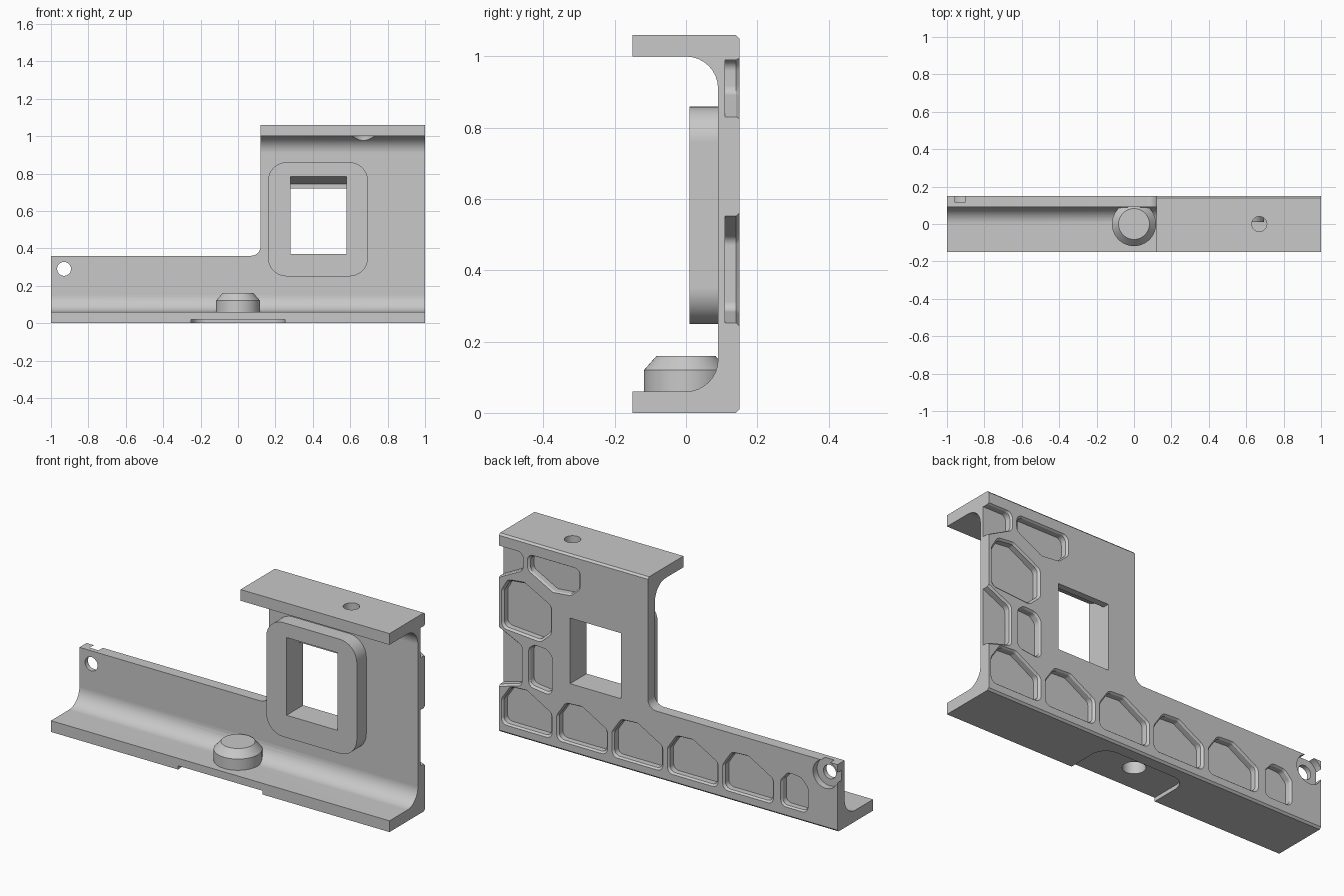
import bpy, bmesh, math
from mathutils import Vector

if "Cube" in bpy.data.objects:
    bpy.data.objects.remove(bpy.data.objects["Cube"])

grey = bpy.data.materials.new("plain grey")
grey.use_nodes = True
grey.diffuse_color = (0.58, 0.58, 0.58, 1)
grey.node_tree.nodes["Principled BSDF"].inputs["Base Color"].default_value = (0.58, 0.58, 0.58, 1)


def rounded(points, radius, steps=8):
    """Replace outline corners with arcs; a third number overrides the corner's radius."""
    out = []
    for i, p in enumerate(points):
        r = p[2] if len(p) > 2 else radius
        here = Vector(p[:2])
        to_prev = Vector(points[i - 1][:2]) - here
        to_next = Vector(points[(i + 1) % len(points)][:2]) - here
        if r == 0:
            out.append(here)
            continue
        a, b = to_prev.normalized(), to_next.normalized()
        half = a.angle(b) / 2
        d = min(r / math.tan(half), 0.48 * to_prev.length, 0.48 * to_next.length)
        centre = here + (a + b) * d / (1 + a.dot(b))
        arc_radius = d * math.tan(half)
        start, end = (here + a * d - centre).normalized(), (here + b * d - centre).normalized()
        out += [centre + start.slerp(end, k / steps).normalized() * arc_radius
                for k in range(steps + 1)]
    return out


def loft(name, outline, axis, layers):
    """Stack an outline along an axis; each layer is (position, scale)."""
    place = {"x": lambda a, b, t: (t, a, b),
             "y": lambda a, b, t: (a, t, b),
             "z": lambda a, b, t: (a, b, t)}[axis]
    mid = sum(outline, Vector((0, 0))) / len(outline)
    bm = bmesh.new()
    rings = []
    for t, s in layers:
        ring = [mid + (p - mid) * s for p in outline]
        rings.append([bm.verts.new(place(p.x, p.y, t)) for p in ring])
    n = len(outline)
    for low, high in zip(rings, rings[1:]):
        for i in range(n):
            j = (i + 1) % n
            bm.faces.new((low[i], low[j], high[j], high[i]))
    bm.faces.new(rings[0])
    bm.faces.new(rings[-1])
    bmesh.ops.recalc_face_normals(bm, faces=bm.faces)
    mesh = bpy.data.meshes.new(name)
    bm.to_mesh(mesh)
    bm.free()
    mesh.materials.append(grey)
    obj = bpy.data.objects.new(name, mesh)
    bpy.context.collection.objects.link(obj)
    return obj


def prism(name, points, axis, low, high, radius=0):
    return loft(name, rounded(points, radius), axis, [(low, 1), (high, 1)])


def circle(a, b, r, n=48):
    return [Vector((a + r * math.cos(math.tau * k / n), b + r * math.sin(math.tau * k / n)))
            for k in range(n)]


def rod(name, a, b, r, axis, low, high):
    return loft(name, circle(a, b, r), axis, [(low, 1), (high, 1)])


def combine(target, tool, operation="DIFFERENCE"):
    tool.hide_render = True
    mod = target.modifiers.new("combine", "BOOLEAN")
    mod.operation, mod.solver, mod.object = operation, "EXACT", tool
    bpy.context.view_layer.objects.active = target
    bpy.ops.object.modifier_apply(modifier=mod.name)
    bpy.data.objects.remove(tool)


# Channel section: plate with two flanges and inner fillets
body = prism("bracket_body", [
    (-.15, 0), (.14, 0), (.15, .01), (.15, 1.05), (.14, 1.06), (-.15, 1.06),
    (-.15, 1), (.09, 1, .09), (.09, .06, .09), (-.15, .06)], "x", -1, 1)

# Lower arm: remove the tall part on one side
combine(body, prism("arm_cut", [(-1.2, .36), (.12, .36, .05), (.12, 1.3), (-1.2, 1.3)],
                    "y", -.5, .5))

# Raised frame round the window, and the conical boss on the floor
combine(body, prism("frame", [(.16, .25), (.695, .25), (.695, .86), (.16, .86)],
                    "y", .01, .1, .1), "UNION")
combine(body, loft("boss", circle(0, 0, .118), "z",
                   [(.04, 1), (.12, 1), (.16, .7)]), "UNION")

# Window with a sloped ceiling and a thin rear lip
combine(body, prism("window", [(-.3, .37), (.3, .37), (.3, .72), (.115, .72),
                               (.115, .745), (.01, .785), (-.3, .785)], "x", .28, .58))

# Screw holes and their clearances
combine(body, rod("boss_hole", 0, 0, .055, "z", -.1, .11))
combine(body, rod("top_hole", .67, 0, .04, "z", .95, 1.2))
combine(body, rod("top_clearance", .67, 0, .06, "z", .9, 1.002))
combine(body, rod("end_hole", -.93, .29, .037, "y", 0, .3))
combine(body, rod("end_counterbore", -.93, .29, .075, "y", .115, .3))

# Shallow recess under the floor, open to the front
combine(body, prism("floor_recess", [(-.25, -.3, 0), (.25, -.3, 0), (.25, .08), (-.25, .08)],
                    "z", -.1, .02, .08))

# Rear pockets: a repeated row along the bottom, then the column above
row_shape = [(.65, .055), (.65, .18), (.6, .255), (.51, .26), (.37, .18), (.37, .055)]
pockets = [[(x + .327 * k, z) for x, z in row_shape] for k in range(1, -4, -1)]
pockets += [
    [(-.67, .06), (-.67, .19), (-.71, .235), (-.78, .23), (-.82, .19), (-.82, .06)],
    [(.82, .3), (.82, .49), (.79, .515), (.72, .51), (.69, .48), (.69, .285)],
    [(1.08, .23), (.87, .29), (.87, .49), (1.08, .59)],
    [(.975, .57), (.975, .76), (.94, .82), (.85, .83), (.7, .75), (.7, .61), (.76, .555)],
    [(1.08, .99), (.865, .99), (.865, .9), (1.08, .79)],
    [(.82, .99), (.53, .99), (.53, .89), (.58, .845), (.68, .835), (.82, .91)],
]
for shape in pockets:
    combine(body, loft("pocket", rounded(shape, .03, 5), "y",
                       [(.11, 1), (.14, 1), (.151, 1.08), (.2, 1.08)]))

# Smooth curved faces while keeping the flats crisp
bpy.ops.object.select_all(action="DESELECT")
body.select_set(True)
bpy.context.view_layer.objects.active = body
bpy.ops.object.shade_smooth_by_angle(angle=math.radians(25))
weighted = body.modifiers.new("crisp flats", "WEIGHTED_NORMAL")
weighted.keep_sharp = True
